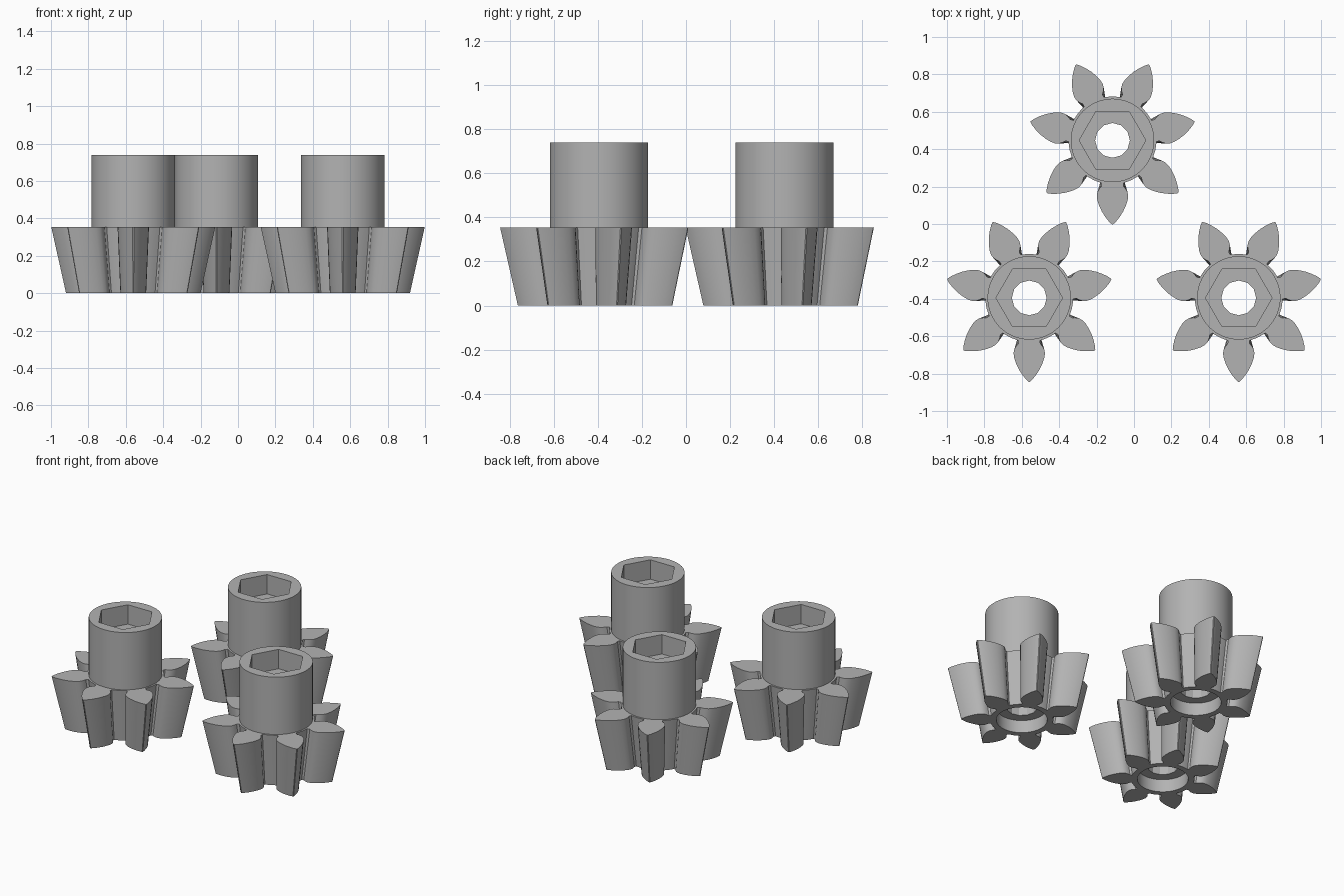
import bpy, bmesh
from math import sin, cos, pi, radians

cube = bpy.data.objects.get("Cube")
if cube:
    bpy.data.objects.remove(cube, do_unlink=True)

grey = bpy.data.materials.new("plain grey")
grey.use_nodes = True
colour = (0.45, 0.45, 0.45, 1)
grey.diffuse_color = colour
grey.node_tree.nodes["Principled BSDF"].inputs["Base Color"].default_value = colour

TEETH = 7
ROOT = 0.235
GEAR_TOP = 0.355
TOP = 0.74
# one side of a tooth: distance from the axis, half width
FLANK = [(0.228, 0.058), (0.245, 0.059), (0.258, 0.07), (0.275, 0.08),
         (0.295, 0.084), (0.32, 0.081), (0.35, 0.071), (0.38, 0.057),
         (0.41, 0.038), (0.435, 0.018), (0.449, 0.003)]


def circle(radius, sides):
    return [(radius * cos(2 * pi * i / sides), radius * sin(2 * pi * i / sides))
            for i in range(sides)]


def gear_outline(scale):
    """Leaf-shaped teeth around a round root."""
    tooth = [(r, -w) for r, w in FLANK] + [(r, w) for r, w in reversed(FLANK)]
    points = []
    for k in range(TEETH):
        a = -pi / 2 + 2 * pi * k / TEETH
        points += [(scale * (r * cos(a) - w * sin(a)),
                    scale * (r * sin(a) + w * cos(a))) for r, w in tooth]
        # valley floor to the next tooth
        for step in (-0.16, 0, 0.16):
            b = a + pi / TEETH + step
            points.append((scale * ROOT * cos(b), scale * ROOT * sin(b)))
    return points


def build_pinion_mesh():
    # closed chain of rings, alternating walls and flat caps
    rings = [
        (gear_outline(1.0), GEAR_TOP), (gear_outline(0.82), 0),   # tapered teeth
        (circle(0.155, 48), 0), (circle(0.155, 48), 0.085),       # lower recess
        (circle(0.093, 12), 0.085), (circle(0.093, 12), 0.61),    # through hole
        (circle(0.178, 6), 0.61), (circle(0.178, 6), TOP),        # hex socket
        (circle(0.223, 64), TOP), (circle(0.223, 64), GEAR_TOP),  # hub
    ]
    bm = bmesh.new()
    loops = []
    for points, z in rings:
        verts = [bm.verts.new((x, y, z)) for x, y in points]
        edges = [bm.edges.new((v, verts[(i + 1) % len(verts)]))
                 for i, v in enumerate(verts)]
        loops.append((verts, edges))
    for i in range(0, len(loops), 2):
        a, b = loops[i][0], loops[i + 1][0]
        for j in range(len(a)):
            k = (j + 1) % len(a)
            bm.faces.new((a[j], a[k], b[k], b[j]))
        outer, inner = loops[i + 1][1], loops[(i + 2) % len(loops)][1]
        bmesh.ops.triangle_fill(bm, edges=outer + inner, use_beauty=True,
                                normal=(0, 0, 1))
    bmesh.ops.recalc_face_normals(bm, faces=bm.faces)
    mesh = bpy.data.meshes.new("pinion")
    bm.to_mesh(mesh)
    bm.free()
    mesh.materials.append(grey)
    return mesh


# three identical pinions
pinion = build_pinion_mesh()
for name, x, y in (("pinion_front_right", -0.56, -0.395),
                   ("pinion_front_left", 0.56, -0.395),
                   ("pinion_back", -0.115, 0.447)):
    obj = bpy.data.objects.new(name, pinion.copy())
    obj.location = (x, y, 0)
    bpy.context.collection.objects.link(obj)
    bpy.ops.object.select_all(action='DESELECT')
    obj.select_set(True)
    bpy.context.view_layer.objects.active = obj
    bpy.ops.object.shade_smooth_by_angle(angle=radians(28))
